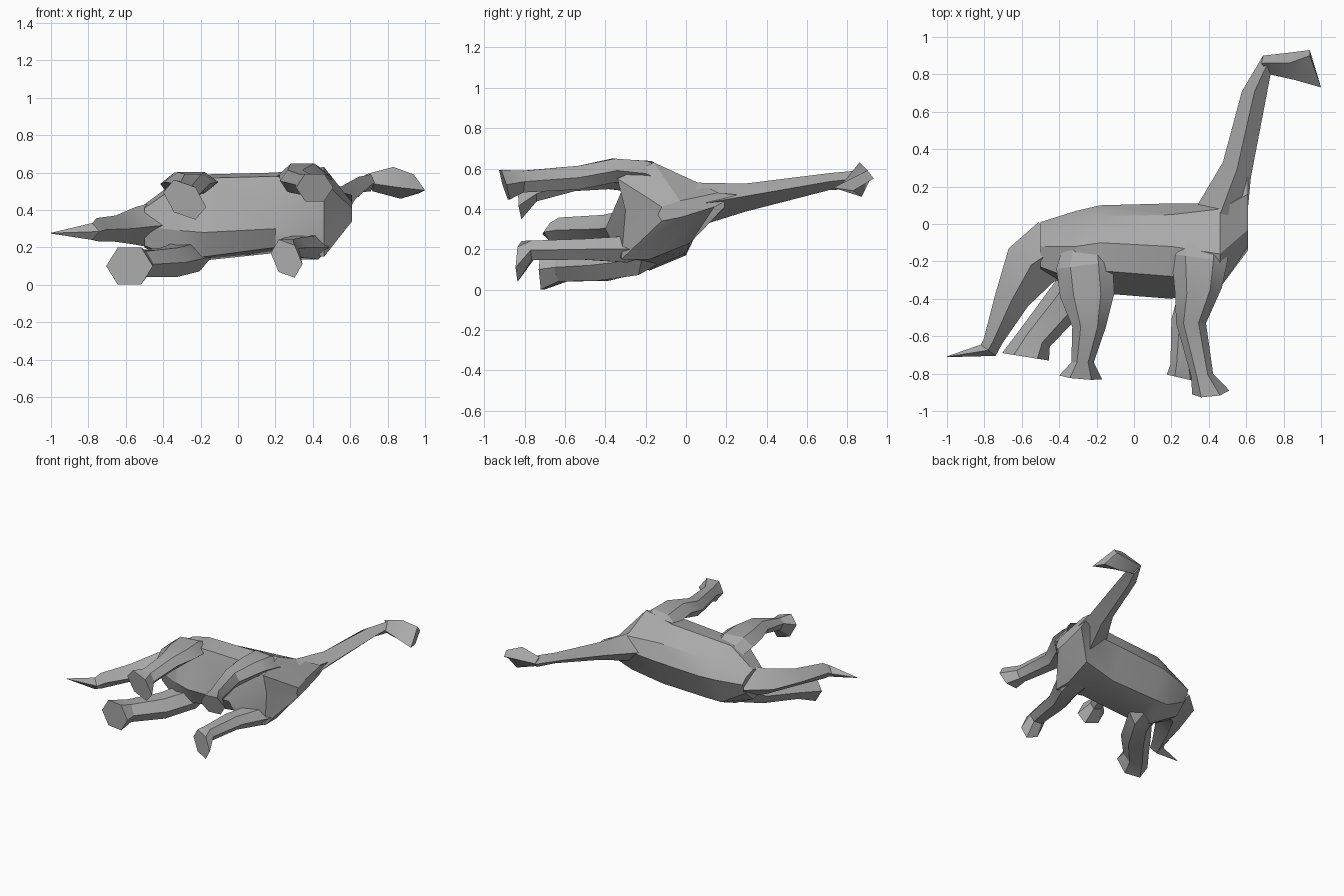
import bpy, bmesh, math
from mathutils import Vector

hide = bpy.data.materials.new("grey_hide")
hide.diffuse_color = (0.40, 0.40, 0.40, 1)


def loft(name, rings):
    """Skin a closed tube through rings of points and cap both ends."""
    bm = bmesh.new()
    loops = [[bm.verts.new(p) for p in ring] for ring in rings]
    for a, b in zip(loops, loops[1:]):
        n = len(a)
        for i in range(n):
            j = (i + 1) % n
            bm.faces.new((a[i], a[j], b[j], b[i]))
    bm.faces.new(loops[0])
    bm.faces.new(loops[-1])
    bmesh.ops.triangulate(bm, faces=[f for f in bm.faces if len(f.verts) > 4])
    bmesh.ops.recalc_face_normals(bm, faces=bm.faces)
    mesh = bpy.data.meshes.new(name)
    bm.to_mesh(mesh)
    bm.free()
    ob = bpy.data.objects.new(name, mesh)
    mesh.materials.append(hide)
    bpy.context.collection.objects.link(ob)
    bpy.ops.object.select_all(action='DESELECT')
    bpy.context.view_layer.objects.active = ob
    ob.select_set(True)
    bpy.ops.object.shade_smooth_by_angle(angle=math.radians(25))
    return ob


def tube(name, stations, sides=6, sole_tilt=0):
    """Stations: centre xyz, half-width vector xyz, half thickness in z."""
    rings = []
    for k, (x, y, z, wx, wy, wz, h) in enumerate(stations):
        tilt = sole_tilt if k == len(stations) - 1 else 0
        c, w, up = Vector((x, y, z)), Vector((wx, wy, wz)), Vector((0, tilt, h))
        ang = [2 * math.pi * i / sides for i in range(sides)]
        rings.append([c + w * math.cos(a) + up * math.sin(a) for a in ang])
    return loft(name, rings)


# Torso: x of each section, then (y, z) from the spine round the belly
sections = [
    (-0.50, [(.01, .36), (-.03, .40), (-.12, .43), (-.23, .41),
             (-.27, .31), (-.23, .21), (-.12, .20), (-.03, .28)]),
    (-0.31, [(.07, .37), (0, .48), (-.12, .57), (-.30, .54),
             (-.34, .29), (-.31, .13), (-.18, .095), (0, .17)]),
    (-0.18, [(.10, .38), (.04, .50), (-.10, .59), (-.25, .57),
             (-.37, .28), (-.30, .15), (-.12, .13), (0, .17)]),
    (0.20, [(.11, .40), (.05, .52), (-.12, .60), (-.28, .58),
            (-.40, .30), (-.33, .20), (-.12, .17), (0, .18)]),
    (0.46, [(.11, .42), (.08, .52), (-.16, .63), (-.34, .55),
            (-.30, .39), (-.32, .15), (-.18, .15), (.02, .23)]),
    (0.61, [(.25, .47), (.16, .48), (-.03, .44), (-.12, .41),
            (-.14, .37), (-.12, .34), (-.02, .36), (.14, .41)]),
]
loft("torso", [[(x, y, z) for y, z in pts] for x, pts in sections])

# Neck, wedge-shaped head and tail
tube("neck", [
    (.46, .05, .42, .145, -.01, 0, .11),
    (.55, .29, .455, .075, -.04, 0, .07),
    (.645, .71, .535, .068, 0, 0, .042),
    (.71, .85, .545, .02, -.05, 0, .045)], 4)
loft("head", [
    [(.68, .86, .59), (.69, .90, .55), (.72, .84, .50), (.725, .80, .54)],
    [(.83, .86, .63), (.82, .915, .55), (.87, .87, .46), (.86, .77, .52)],
    [(.94, .90, .59), (.94, .93, .55), (.97, .83, .49), (1, .73, .505)]])
tube("tail", [
    (-.42, -.13, .32, .09, -.14, 0, .13),
    (-.55, -.22, .315, .12, -.09, 0, .10),
    (-.655, -.41, .30, .088, -.03, 0, .07),
    (-.755, -.63, .295, .05, -.01, 0, .062),
    (-.78, -.675, .285, .04, -.03, 0, .045),
    (-1.0, -.71, .276, .001, -.002, 0, .002)], 4)

# Legs, each from hip or shoulder down to a flared foot
tube("upper_front_leg", [
    (.36, -.03, .50, .13, 0, 0, .06),
    (.35, -.18, .575, .15, -.02, 0, .072),
    (.345, -.36, .59, .125, .02, 0, .068),
    (.305, -.53, .555, .08, 0, 0, .068),
    (.365, -.81, .535, .058, .01, 0, .062),
    (.41, -.90, .52, .10, .01, 0, .085)], sole_tilt=-.025)
tube("lower_front_leg", [
    (.36, -.10, .24, .13, 0, 0, .06),
    (.37, -.30, .20, .12, .02, 0, .075),
    (.29, -.50, .20, .09, .01, 0, .06),
    (.26, -.76, .195, .065, -.01, 0, .055),
    (.26, -.825, .14, .085, -.02, -.03, .10)])
tube("upper_back_leg", [
    (-.26, -.02, .46, .10, .03, 0, .05),
    (-.265, -.22, .54, .15, .02, 0, .07),
    (-.25, -.38, .55, .145, .01, 0, .06),
    (-.24, -.55, .54, .09, 0, 0, .06),
    (-.275, -.74, .495, .06, 0, -.02, .055),
    (-.285, -.82, .455, .115, -.01, -.04, .10)], sole_tilt=-.01)
tube("lower_back_leg", [
    (-.27, -.06, .22, .10, .02, 0, .05),
    (-.27, -.25, .15, .13, .03, 0, .09),
    (-.37, -.42, .12, .09, -.06, 0, .09),
    (-.53, -.61, .11, .08, -.045, 0, .08),
    (-.58, -.71, .10, .125, -.02, 0, .115)])
